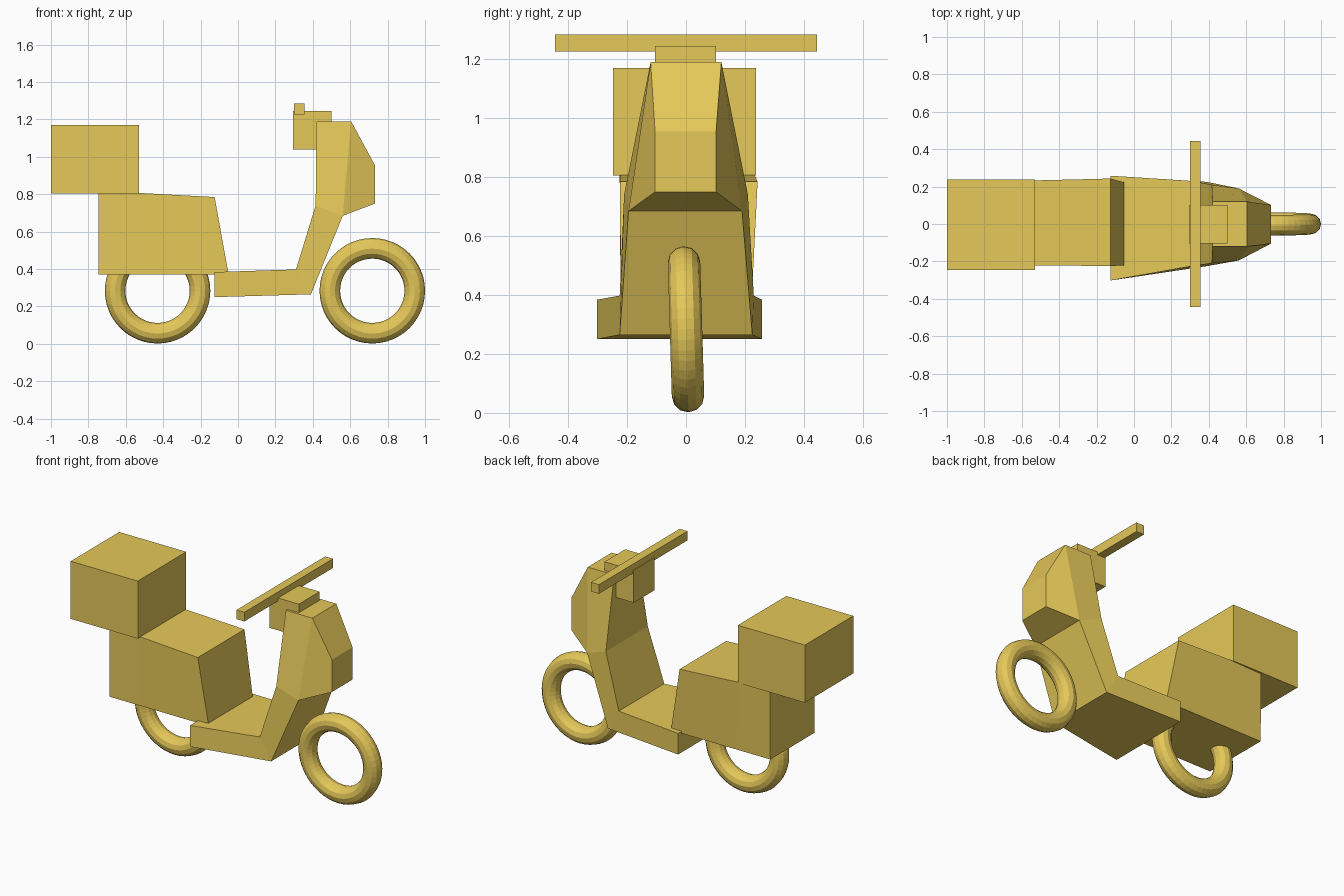
import bpy
from math import pi

if "Cube" in bpy.data.objects:
    bpy.data.objects.remove(bpy.data.objects["Cube"])

paint = bpy.data.materials.new("amber_paint")
paint.diffuse_color = (0.79, 0.58, 0.10, 1)
paint.use_nodes = True
paint.node_tree.nodes["Principled BSDF"].inputs["Base Color"].default_value = paint.diffuse_color


def make_mesh(name, verts, faces):
    mesh = bpy.data.meshes.new(name)
    mesh.from_pydata(verts, [], faces)
    mesh.materials.append(paint)
    obj = bpy.data.objects.new(name, mesh)
    bpy.context.collection.objects.link(obj)
    return obj


def loft(name, sections):
    """Skin four-cornered sections; each edge is (x, z, y_min, y_max)."""
    verts, faces = [], []
    for (xa, za, la, ra), (xb, zb, lb, rb) in sections:
        verts += [(xa, la, za), (xa, ra, za), (xb, rb, zb), (xb, lb, zb)]
    for s in range(len(sections) - 1):
        for i in range(4):
            j = (i + 1) % 4
            faces.append((4*s + i, 4*s + 4 + i, 4*s + 4 + j, 4*s + j))
    n = len(verts)
    faces += [(0, 1, 2, 3), (n - 1, n - 2, n - 3, n - 4)]
    return make_mesh(name, verts, faces)


def box(name, x, y, z):
    return loft(name, [((v, z[1], *y), (v, z[0], *y)) for v in x])


# Cargo box, steering head and handlebar
box("cargo_box", (-1.0, -0.53), (-0.247, 0.238), (0.805, 1.17))
box("steering_head", (0.295, 0.50), (-0.105, 0.102), (1.04, 1.245))
box("handlebar", (0.30, 0.355), (-0.444, 0.444), (1.226, 1.284))

# Seat and rear body
loft("rear_body", [
    ((-0.745, 0.807, -0.225, 0.225), (-0.745, 0.37, -0.222, 0.22)),
    ((-0.53, 0.807, -0.222, 0.233), (-0.53, 0.37, -0.222, 0.22)),
    ((-0.125, 0.785, -0.224, 0.243), (-0.05, 0.37, -0.222, 0.222)),
])

# Floorboard bending up into the leg shield
shield_low = (0.56, 0.685, -0.195, 0.19)
shield_top = (0.605, 1.19, -0.12, 0.12)
loft("floor_and_leg_shield", [
    ((-0.125, 0.384, -0.302, 0.258), (-0.125, 0.25, -0.302, 0.258)),
    ((0.31, 0.398, -0.225, 0.23), (0.39, 0.265, -0.225, 0.225)),
    ((0.415, 0.74, -0.21, 0.21), shield_low),
    ((0.42, 1.19, -0.12, 0.12), shield_top),
])

# Tapered nose in front of the shield
loft("front_nose", [
    (shield_top, shield_low),
    ((0.732, 0.955, -0.105, 0.102), (0.732, 0.75, -0.105, 0.102)),
])

# Wheels, both leaning very slightly
for name, x in (("front_wheel", 0.718), ("rear_wheel", -0.43)):
    bpy.ops.mesh.primitive_torus_add(
        major_segments=48, minor_segments=12, major_radius=0.227,
        minor_radius=0.055, location=(x, 0, 0.284),
        rotation=(pi / 2 + 0.03, 0, 0))
    wheel = bpy.context.object
    wheel.name = name
    wheel.data.materials.append(paint)
